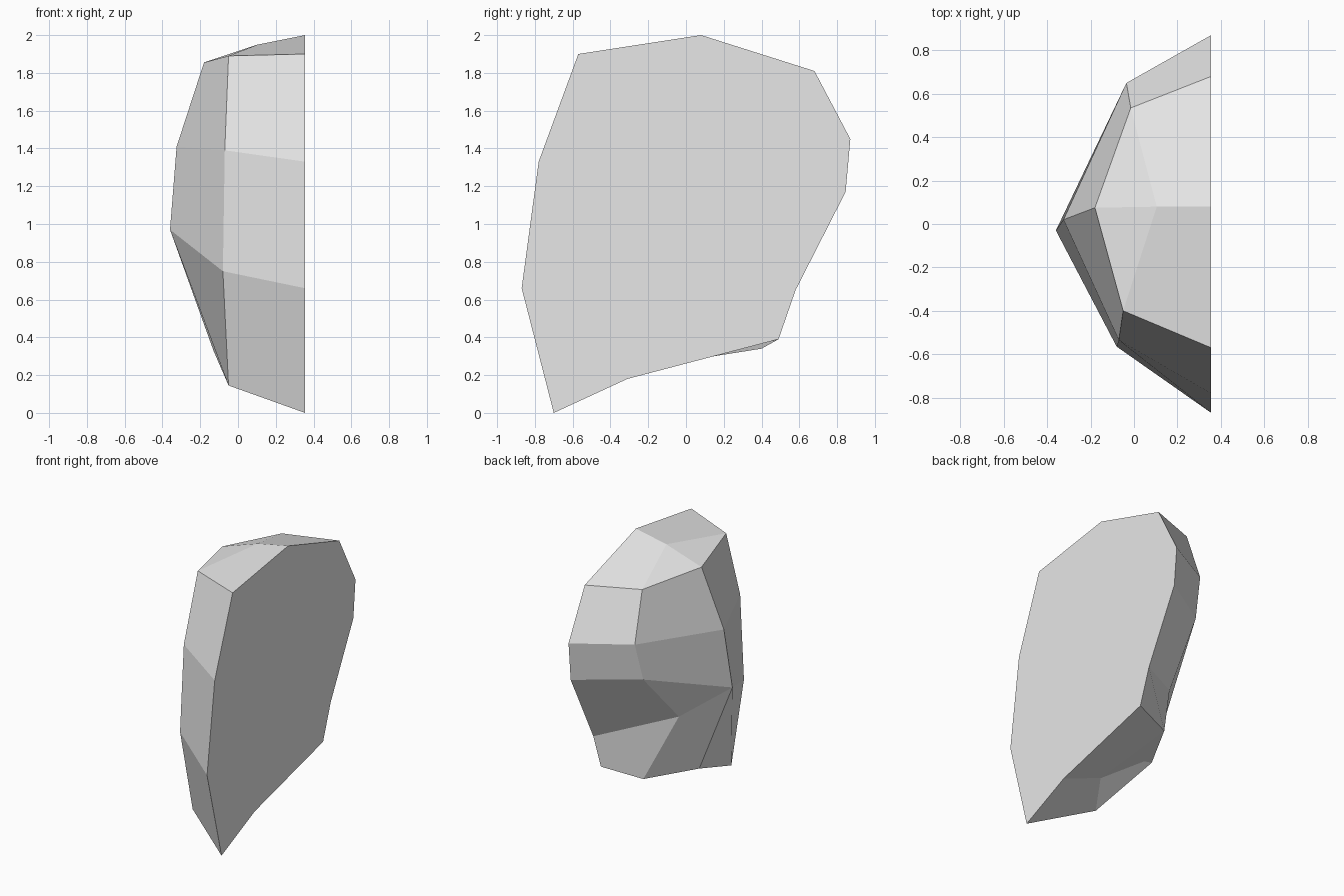
import bpy
import bmesh

cube = bpy.data.objects.get("Cube")
if cube:
    bpy.data.objects.remove(cube, do_unlink=True)

# Stone colour
stone = bpy.data.materials.new("pale_grey_stone")
stone.use_nodes = True
grey = (0.8, 0.8, 0.8, 1)
stone.diffuse_color = grey
stone.node_tree.nodes["Principled BSDF"].inputs["Base Color"].default_value = grey

# Outline of the flat cut side, as (y, z)
CUT_X = 0.355
outline = [(.08, 2), (.68, 1.81), (.87, 1.45), (.845, 1.17), (.58, .65), (.49, .39),
           (-.31, .18), (-.7, 0), (-.87, .66), (-.78, 1.33), (-.57, 1.9)]

# Chipped shoulder, one corner for each corner of the outline
shoulder = [(.105, .08, 1.95), (-.015, .535, 1.82), (-.035, .65, 1.46), (-.055, .58, 1.18),
            (-.11, .24, .79), (.07, .4, .34), (.1, -.23, .24), (-.05, -.46, .145),
            (-.08, -.565, .75), (-.07, -.535, 1.39), (-.05, -.4, 1.89)]

# Outer ridge from crown to foot, and which ridge corner each shoulder corner meets
ridge = {"crown": (-.18, .075, 1.855), "upper": (-.325, .02, 1.41),
         "widest": (-.36, -.03, .97), "lower": (-.13, .03, .33),
         "foot": (-.09, 0, .34)}
meets = ["crown", "crown", "upper", "widest", "widest", "lower",
         "foot", "lower", "widest", "upper", "crown"]

bm = bmesh.new()
rim_ring = [bm.verts.new((CUT_X, y, z)) for y, z in outline]
shoulder_ring = [bm.verts.new(p) for p in shoulder]
ridge_verts = {name: bm.verts.new(p) for name, p in ridge.items()}
ridge_ring = [ridge_verts[name] for name in meets]


def bridge(outer, inner, folded=()):
    """Join two rings with facets; folded facets are split in two."""
    for i in range(len(outer)):
        j = (i + 1) % len(outer)
        if i in folded:
            bm.faces.new((outer[i], outer[j], inner[j]))
            bm.faces.new((outer[i], inner[j], inner[i]))
        else:
            corners = dict.fromkeys((outer[i], outer[j], inner[j], inner[i]))
            bm.faces.new(list(corners))


bm.faces.new(rim_ring)
bridge(rim_ring, shoulder_ring)
bridge(shoulder_ring, ridge_ring, folded=(4,))
bmesh.ops.recalc_face_normals(bm, faces=bm.faces[:])

# Flat-faced rock
mesh = bpy.data.meshes.new("half_rock")
bm.to_mesh(mesh)
bm.free()
mesh.materials.append(stone)
rock = bpy.data.objects.new("half_rock", mesh)
bpy.context.collection.objects.link(rock)
